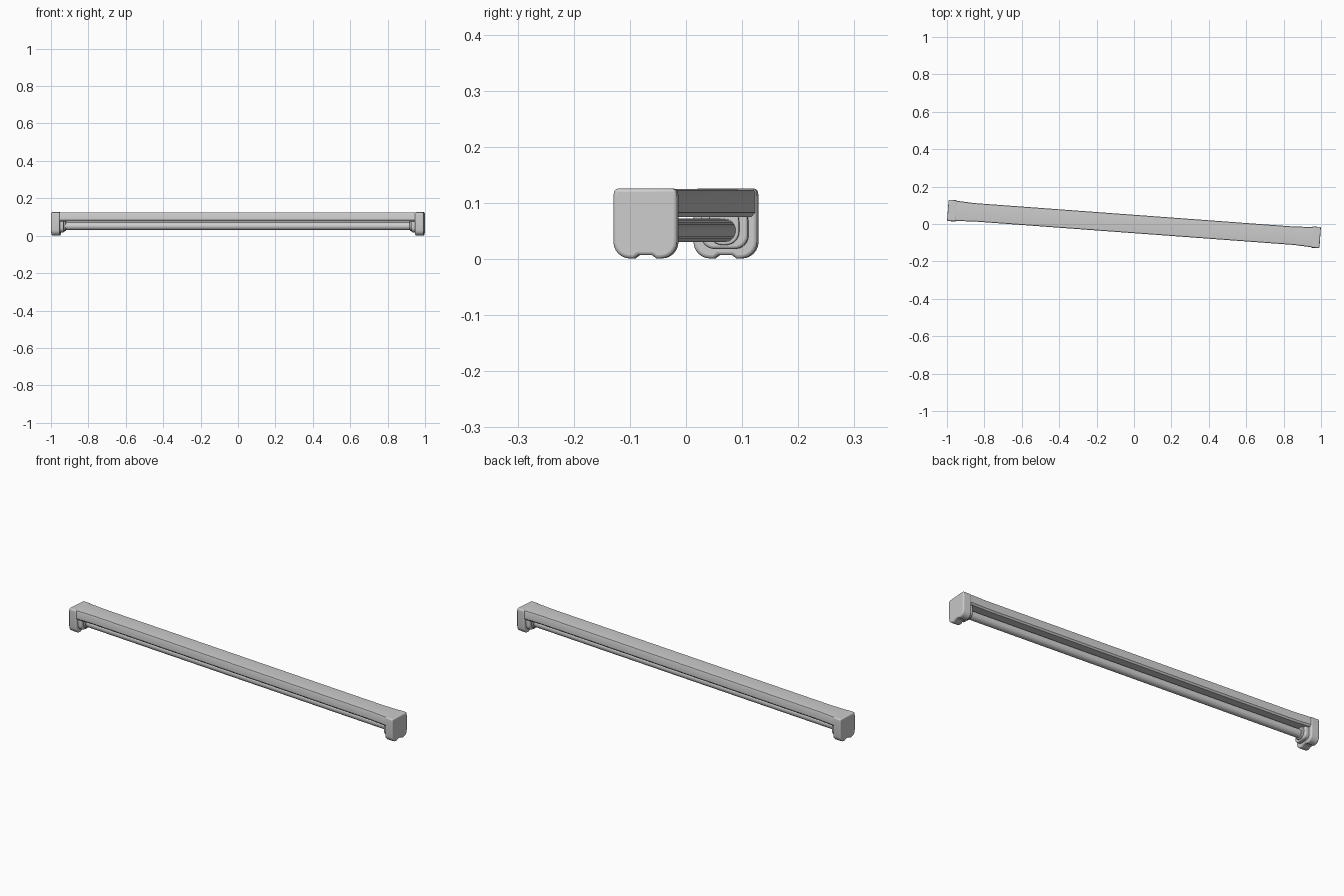
import bpy, bmesh, math
from mathutils import Matrix

if "Cube" in bpy.data.objects:
    bpy.data.objects.remove(bpy.data.objects["Cube"])

ROT = Matrix.Rotation(math.atan2(-0.146, 1.99), 4, 'Z')   # fixture sits slightly turned


def finish(bm, name, bevel=0.0, segments=3):
    bmesh.ops.recalc_face_normals(bm, faces=bm.faces)
    me = bpy.data.meshes.new(name)
    bm.to_mesh(me)
    bm.free()
    ob = bpy.data.objects.new(name, me)
    bpy.context.collection.objects.link(ob)
    ob.matrix_world = ROT
    if bevel:
        m = ob.modifiers.new("Bevel", 'BEVEL')
        m.width, m.segments = bevel, segments
        m.limit_method, m.angle_limit = 'ANGLE', math.radians(40)
    bpy.ops.object.select_all(action='DESELECT')
    ob.select_set(True)
    bpy.context.view_layer.objects.active = ob
    bpy.ops.object.shade_smooth_by_angle(angle=math.radians(40))
    return ob


def loft(name, sections, bevel=0.0):
    """Join a list of (x, [(y, z), ...]) sections and cap both ends."""
    bm = bmesh.new()
    rings = [[bm.verts.new((x, y, z)) for y, z in pts] for x, pts in sections]
    for a, b in zip(rings, rings[1:]):
        for i in range(len(a)):
            j = (i + 1) % len(a)
            bm.faces.new((a[i], a[j], b[j], b[i]))
    bm.faces.new(rings[0])
    bm.faces.new(rings[-1])
    return finish(bm, name, bevel)


def u_profile(half, bottom, top, r, notch=0.0):
    """Flat-topped U outline with rounded lower corners and a shallow bottom notch."""
    right = [(half - 0.002, top), (half, top - 0.015)]
    for i in range(7):
        a = i / 6 * math.pi / 2
        right.append((half - r + r * math.cos(a), bottom + r - r * math.sin(a)))
    if notch:
        right += [(0.02, bottom), (0.012, bottom + notch)]
    return right + [(-y, z) for y, z in reversed(right)]


def body_profile(w):
    half = [(w * 0.5, 0.1252), (w * 0.95, 0.1235), (w, 0.118), (w, 0.083), (w - 0.007, 0.075)]
    return half + [(-y, z) for y, z in reversed(half)]


# Long housing, flaring slightly where it meets the end caps
loft("housing", [(-0.96, body_profile(0.054)), (-0.93, body_profile(0.053)),
                 (-0.86, body_profile(0.049)), (0.86, body_profile(0.049)),
                 (0.93, body_profile(0.053)), (0.96, body_profile(0.054))])

# Round lamp tube
bm = bmesh.new()
bmesh.ops.create_cone(bm, cap_ends=True, segments=24, radius1=0.021, radius2=0.021, depth=1.88,
                      matrix=Matrix.Translation((0, 0, 0.051)) @ Matrix.Rotation(math.pi / 2, 4, 'Y'))
finish(bm, "lamp_tube")

for side, s in (("left", -1), ("right", 1)):
    # End cap with rounded base
    prof = u_profile(0.057, 0.001, 0.1255, 0.03, 0.006)
    loft(side + "_end_cap", [(s * 0.998, prof), (s * 0.952, prof)], 0.006)
    # Stepped socket on the inner face of the cap
    prof = u_profile(0.042, 0.018, 0.08, 0.024)
    loft(side + "_socket", [(s * 0.96, prof), (s * 0.932, prof)], 0.005)
    # Collar gripping the tube
    prof = u_profile(0.027, 0.025, 0.08, 0.024)
    loft(side + "_tube_collar", [(s * 0.94, prof), (s * 0.922, prof)], 0.003)
